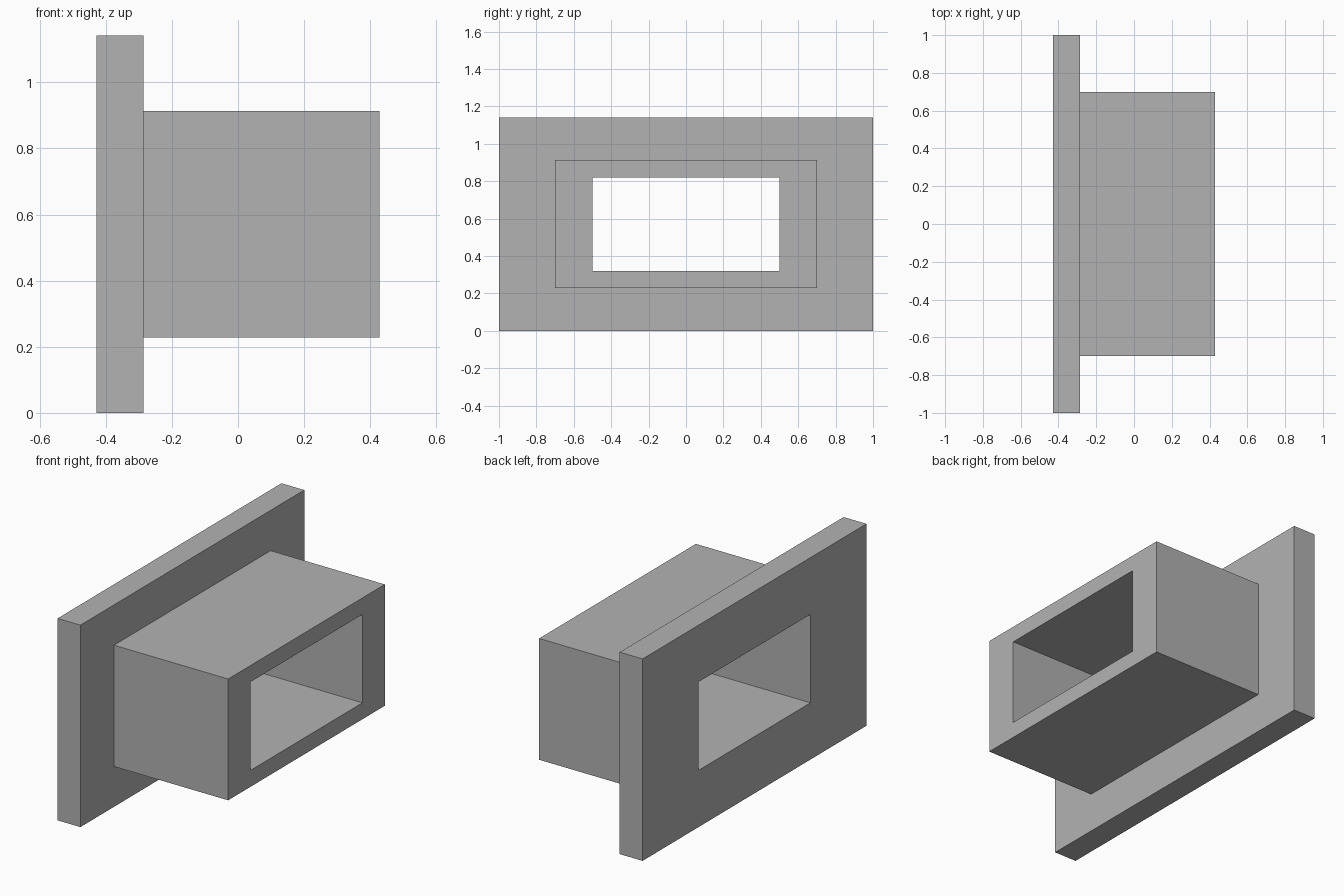
import bpy
import bmesh

cube = bpy.data.objects.get("Cube")
if cube:
    bpy.data.objects.remove(cube, do_unlink=True)

# Single matte grey
grey = bpy.data.materials.new("plain_grey")
grey.use_nodes = True
colour = (0.448, 0.448, 0.448, 1.0)
grey.diffuse_color = colour
grey.node_tree.nodes["Principled BSDF"].inputs["Base Color"].default_value = colour

# Main dimensions: half widths along y, half heights along z
MID_Z = 0.571
BACK, FLANGE_FRONT, SLEEVE_END = -0.4286, -0.2857, 0.4286
OPENING = (0.5, 0.25)
SLEEVE = (0.7, 0.343)
FLANGE = (1.0, 0.571)


def rectangle(bm, x, size):
    """Four corners of a rectangle lying across the x axis."""
    w, h = size
    return [bm.verts.new((x, sy * w, MID_Z + sz * h))
            for sy, sz in ((-1, -1), (1, -1), (1, 1), (-1, 1))]


# Closed profile: flange back, flange rim, sleeve outside, then the bore
bm = bmesh.new()
profile = [(BACK, OPENING), (BACK, FLANGE), (FLANGE_FRONT, FLANGE),
           (FLANGE_FRONT, SLEEVE), (SLEEVE_END, SLEEVE), (SLEEVE_END, OPENING)]
rings = [rectangle(bm, x, size) for x, size in profile]
for a, b in zip(rings, rings[1:] + rings[:1]):
    for i in range(4):
        j = (i + 1) % 4
        bm.faces.new((a[i], a[j], b[j], b[i]))
bmesh.ops.recalc_face_normals(bm, faces=bm.faces)

mesh = bpy.data.meshes.new("flanged_sleeve")
bm.to_mesh(mesh)
bm.free()
mesh.materials.append(grey)
sleeve = bpy.data.objects.new("flanged_sleeve", mesh)
bpy.context.collection.objects.link(sleeve)
